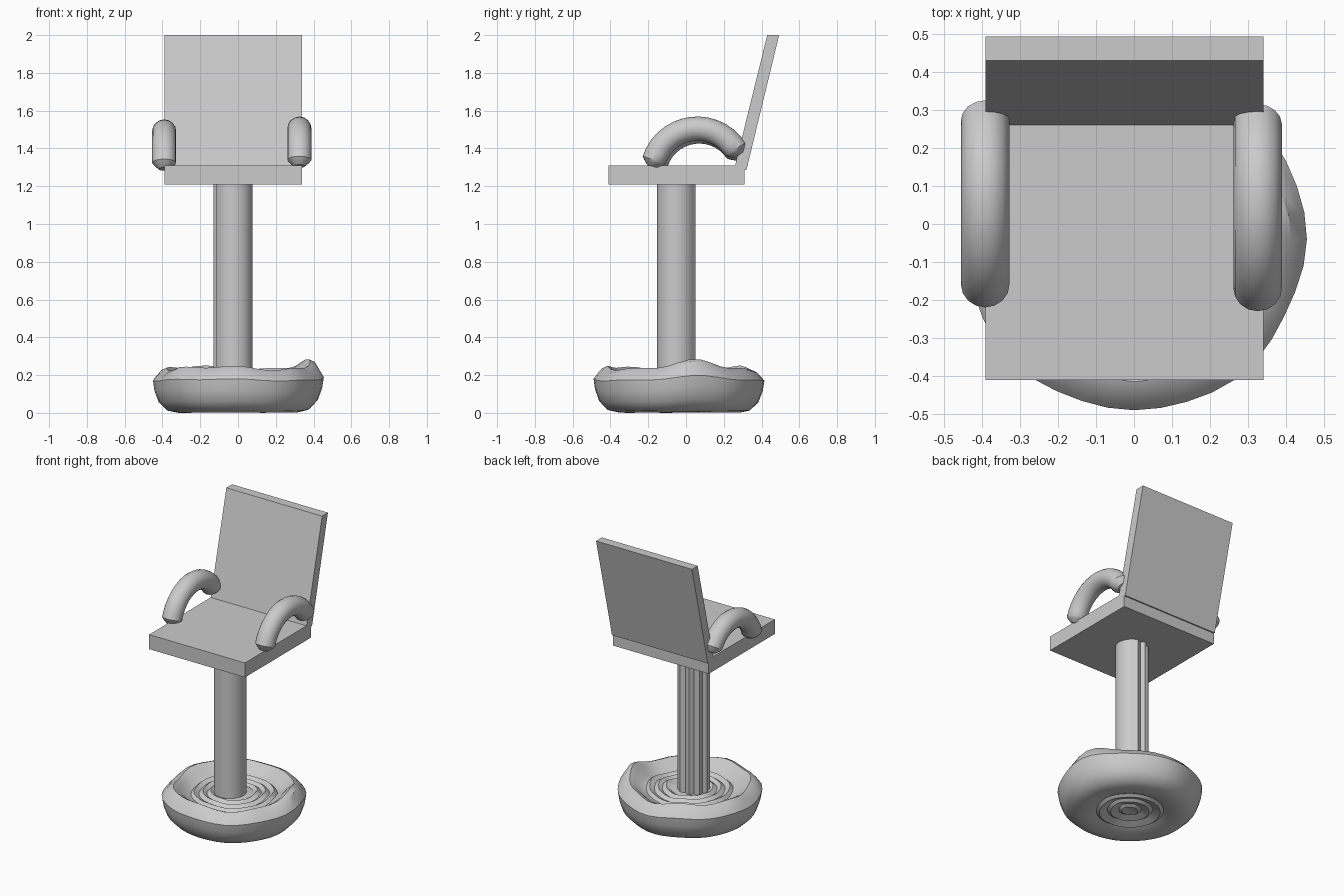
import bpy, bmesh
from math import sin, cos, pi, radians

if "Cube" in bpy.data.objects:
    bpy.data.objects.remove(bpy.data.objects["Cube"])


def finish(bm, name, smooth=None):
    bmesh.ops.recalc_face_normals(bm, faces=bm.faces)
    me = bpy.data.meshes.new(name)
    bm.to_mesh(me)
    bm.free()
    ob = bpy.data.objects.new(name, me)
    bpy.context.collection.objects.link(ob)
    if smooth:
        bpy.ops.object.select_all(action='DESELECT')
        ob.select_set(True)
        bpy.context.view_layer.objects.active = ob
        bpy.ops.object.shade_smooth_by_angle(angle=radians(smooth))
    return ob


def skin(rings, name, smooth):
    """Bridge a list of equal closed rings and cap both ends."""
    bm = bmesh.new()
    loops = [[bm.verts.new(p) for p in ring] for ring in rings]
    n = len(loops[0])
    for a, b in zip(loops, loops[1:]):
        for i in range(n):
            j = (i + 1) % n
            bm.faces.new((a[i], a[j], b[j], b[i]))
    bm.faces.new(loops[0])
    bm.faces.new(loops[-1])
    return finish(bm, name, smooth)


def slab(name, profile, x0, x1):
    """Extrude a y-z profile from x0 to x1."""
    return skin([[(x, y, z) for y, z in profile] for x in (x0, x1)], name, None)


# Seat and leaning backrest
slab("seat", [(-.41, 1.21), (.31, 1.21), (.31, 1.31), (-.41, 1.31)], -.39, .34)
slab("backrest", [(.255, 1.29), (.32, 1.285), (.493, 2.0), (.43, 2.0)], -.39, .34)


# Arched armrests with tapered ends
def armrest(name, x, cy, cz, R=.24, r=.064, sides=16, steps=14):
    a0, a1 = radians(162), radians(33)
    stations = [(a0, r * .45, .035), (a0, r * .8, .015)]
    stations += [(a0 + (a1 - a0) * i / steps, r, 0) for i in range(steps + 1)]
    stations += [(a1, r * .8, -.015), (a1, r * .45, -.035)]
    rings = []
    for a, rad, ext in stations:
        oy, oz = cy - sin(a) * ext, cz + cos(a) * ext
        ring = []
        for k in range(sides):
            t = 2 * pi * k / sides
            d = R + rad * cos(t)
            ring.append((x + rad * sin(t), oy + d * cos(a), oz + d * sin(a)))
        rings.append(ring)
    return skin(rings, name, 40)


armrest("armrest_right", .325, .06, 1.265)
armrest("armrest_left", -.391, .07, 1.25)

# Column: smooth at the front, creased at the back
rings = []
for z in (.1, .5, .9, 1.22):
    ring = []
    for k in range(40):
        a = 2 * pi * k / 40
        r = .101
        if radians(60) < a < radians(200):
            r += (.006, -.004, -.012, .001)[k % 4]
        ring.append((-.023 + r * cos(a), -.052 + r * sin(a), z))
    rings.append(ring)
skin(rings, "column", 25)

# Lumpy dish base: (radius, height, wobble) profile from under to inside
profile = [(.01, .03, 0), (.05, .022, .1), (.07, .034, .1), (.12, .018, .1),
           (.14, .032, .1), (.19, .012, .1), (.21, .026, .1), (.26, .008, .1),
           (.32, .008, .1), (.375, .02, .2), (.42, .065, .3), (.442, .12, .4),
           (.45, .175, .5), (.438, .19, .6), (.405, .225, 1), (.375, .238, 1),
           (.345, .222, .8), (.31, .19, .6), (.27, .178, .4), (.25, .196, .4),
           (.22, .18, .3), (.195, .198, .3), (.17, .182, .3), (.145, .2, .3),
           (.12, .186, .2), (.09, .19, 0)]
N = 40
rings = []
for r, z, w in profile:
    ring = []
    for k in range(N):
        a = 2 * pi * k / N
        bump = max(0, cos(a - .25)) ** 12
        dz = w * (.008 * sin(3 * a + 1) + .007 * sin(7 * a) + .033 * bump)
        rr = r * (1 + w * (.016 * sin(5 * a + .6) + .012 * sin(8 * a + 2)))
        ring.append((rr * cos(a), -.04 + rr * sin(a), z + dz - .006 * (z < .1)))
    rings.append(ring)
skin(rings, "base", 35)
